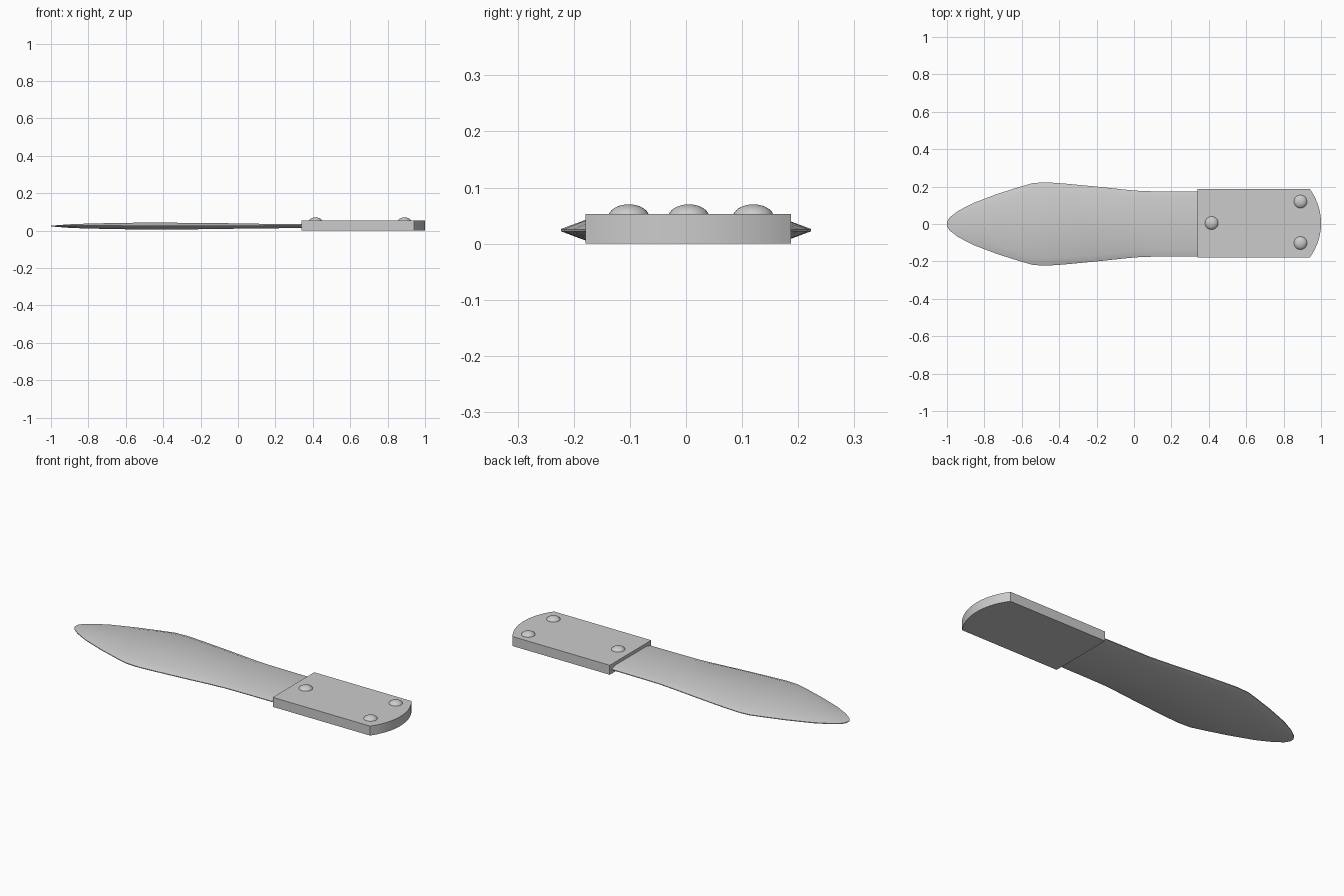
import bpy, bmesh, math

if "Cube" in bpy.data.objects:
    bpy.data.objects.remove(bpy.data.objects["Cube"], do_unlink=True)

# One grey metal for everything
GREY = (0.6, 0.6, 0.6, 1)
metal = bpy.data.materials.new("grey_metal")
metal.use_nodes = True
metal.diffuse_color = GREY
metal.node_tree.nodes["Principled BSDF"].inputs["Base Color"].default_value = GREY


def finish(name, bm, angle):
    bmesh.ops.recalc_face_normals(bm, faces=bm.faces)
    mesh = bpy.data.meshes.new(name)
    bm.to_mesh(mesh)
    bm.free()
    obj = bpy.data.objects.new(name, mesh)
    bpy.context.collection.objects.link(obj)
    mesh.materials.append(metal)
    bpy.ops.object.select_all(action="DESELECT")
    obj.select_set(True)
    bpy.context.view_layer.objects.active = obj
    bpy.ops.object.shade_smooth_by_angle(angle=math.radians(angle))
    return obj


# Blade: ring sections along x, each (x, edge x, half width, flat half width, half thickness)
MID = 0.024
EDGE = 0.002
stations = [
    (-0.955, -1.0, 0.012, 0.008, 0.005),
    (-0.95, -0.985, 0.036, 0.018, 0.006),
    (-0.91, -0.94, 0.07, 0.042, 0.009),
    (-0.84, -0.86, 0.112, 0.075, 0.012),
    (-0.72, -0.73, 0.161, 0.118, 0.015),
    (-0.61, -0.61, 0.199, 0.155, 0.017),
    (-0.54, -0.54, 0.219, 0.175, 0.018),
    (-0.47, -0.47, 0.223, 0.18, 0.018),
    (-0.38, -0.38, 0.217, 0.177, 0.018),
    (-0.2, -0.2, 0.2, 0.165, 0.017),
    (-0.05, -0.05, 0.184, 0.149, 0.015),
    (0.04, 0.04, 0.176, 0.14, 0.013),
    (0.15, 0.15, 0.174, 0.137, 0.012),
    (0.4, 0.4, 0.172, 0.136, 0.011),
]
bm = bmesh.new()
rings = []
for x, edge_x, width, flat, thick in stations:
    section = [(edge_x, width, EDGE), (x, flat, thick), (x, -flat, thick),
               (edge_x, -width, EDGE), (edge_x, -width, -EDGE),
               (x, -flat, -thick), (x, flat, -thick), (edge_x, width, -EDGE)]
    rings.append([bm.verts.new((px, py, MID + pz)) for px, py, pz in section])
for a, b in zip(rings, rings[1:]):
    for i in range(8):
        j = (i + 1) % 8
        bm.faces.new((a[i], a[j], b[j], b[i]))
# Close the point and the hidden end
for ring in (rings[0], rings[-1]):
    for i in (0, 4):
        bm.faces.new(ring[i:i + 4])
    bm.faces.new((ring[0], ring[3], ring[4], ring[7]))
finish("blade", bm, 30)

# Handle: two slabs with a rounded butt, stacked on a visible seam
CENTRE_Y, HALF, FRONT, SHOULDER, BUTT = 0.004, 0.183, 0.34, 0.94, 1.0
SLAB = 0.0265
sag = BUTT - SHOULDER
radius = (HALF ** 2 + sag ** 2) / (2 * sag)
sweep = math.asin(HALF / radius)
outline = [(FRONT, CENTRE_Y + HALF), (FRONT, CENTRE_Y - HALF)]
for i in range(25):
    a = sweep * (i / 12 - 1)
    outline.append((BUTT - radius + radius * math.cos(a), CENTRE_Y + radius * math.sin(a)))
for name, base in (("lower_handle_slab", 0), ("upper_handle_slab", SLAB)):
    bm = bmesh.new()
    face = bm.faces.new([bm.verts.new((x, y, base)) for x, y in outline])
    grown = bmesh.ops.extrude_face_region(bm, geom=[face])["geom"]
    bmesh.ops.translate(bm, vec=(0, 0, SLAB),
                        verts=[v for v in grown if isinstance(v, bmesh.types.BMVert)])
    finish(name, bm, 30)

# Rivets: shallow domes on the upper slab
for name, x, y in (("front_rivet", 0.415, 0.005),
                   ("back_left_rivet", 0.89, 0.12),
                   ("back_right_rivet", 0.89, -0.102)):
    bm = bmesh.new()
    bmesh.ops.create_uvsphere(bm, u_segments=32, v_segments=16, radius=1)
    bmesh.ops.scale(bm, vec=(0.0365, 0.0365, 0.023), verts=bm.verts)
    bmesh.ops.translate(bm, vec=(x, y, 0.047), verts=bm.verts)
    finish(name, bm, 40)
